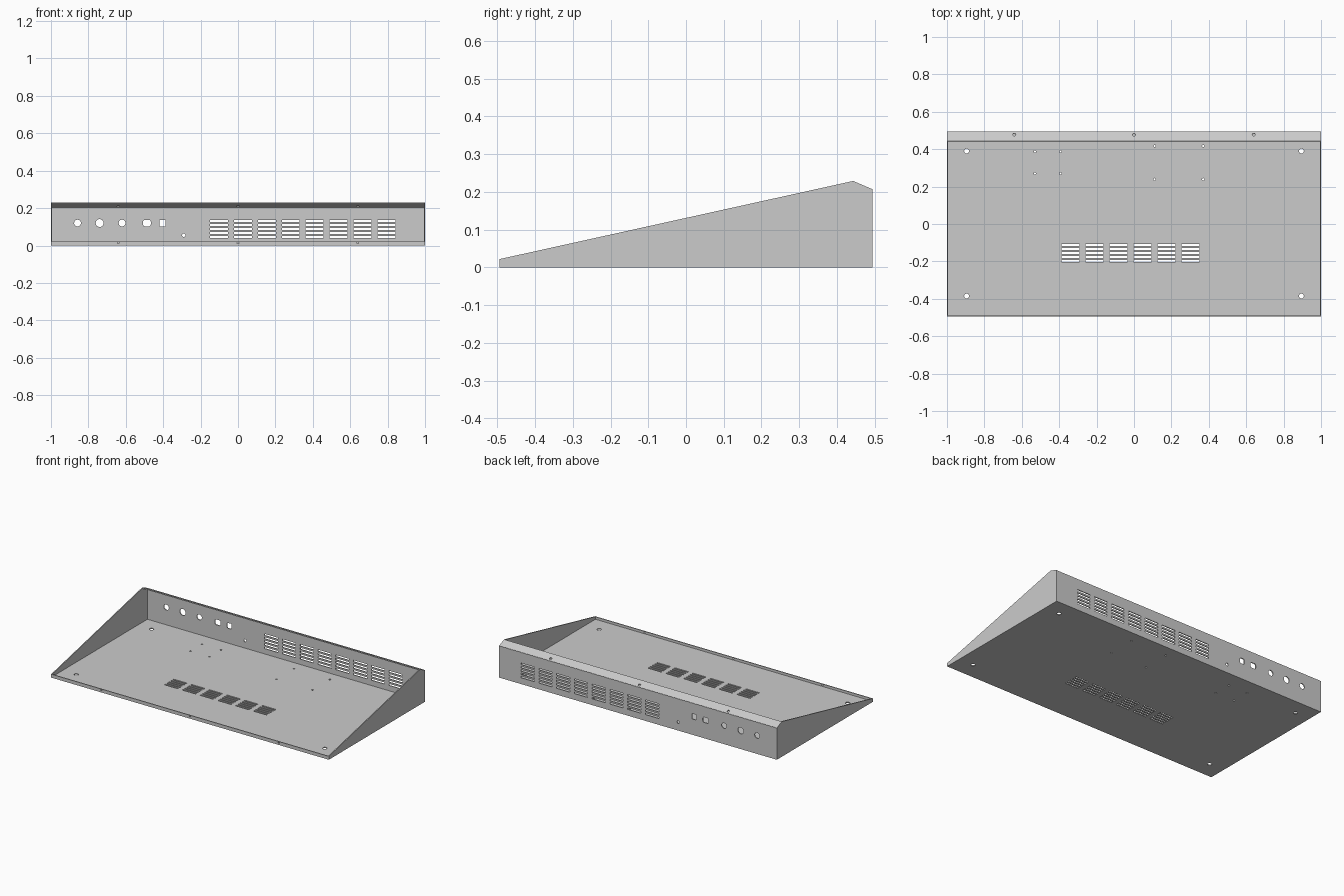
import bpy, bmesh, math
from mathutils import Matrix, Vector

if "Cube" in bpy.data.objects:
    bpy.data.objects.remove(bpy.data.objects["Cube"])

T = 0.006          # sheet thickness
Y = 0.494          # half depth
W = 1.0 - T        # half width between the side walls


def rect(x0, y0, x1, y1):
    return [(x0, y0), (x1, y0), (x1, y1), (x0, y1)]


def circle(x, y, r, n=24):
    return [(x + r * math.cos(2 * math.pi * i / n), y + r * math.sin(2 * math.pi * i / n))
            for i in range(n)]


def flat_circle(x, y, r, hx, hy):
    # round hole with flattened sides
    return [(x + max(-hx, min(hx, px)), y + max(-hy, min(hy, py))) for px, py in circle(0, 0, r, 20)]


def louvres(x0, y0, groups, rows=5, pitch=0.128, step=0.0214, w=0.096, h=0.0105):
    # groups of stacked slots; y0 is the centre of the lowest row
    return [rect(x0 + g * pitch, y0 + r * step - h / 2, x0 + g * pitch + w, y0 + r * step + h / 2)
            for g in range(groups) for r in range(rows)]


def panel(name, outline, holes, origin, u, v):
    # flat sheet with cut-outs; origin lies on the sheet's mid-plane
    curve = bpy.data.curves.new(name, 'CURVE')
    curve.dimensions = '2D'
    curve.fill_mode = 'BOTH'
    curve.extrude = T / 2
    for loop in [outline] + holes:
        s = curve.splines.new('POLY')
        s.points.add(len(loop) - 1)
        for p, (x, y) in zip(s.points, loop):
            p.co = (x, y, 0, 1)
        s.use_cyclic_u = True
    tmp = bpy.data.objects.new(name + "_outline", curve)
    bpy.context.collection.objects.link(tmp)
    bpy.context.view_layer.update()
    mesh = bpy.data.meshes.new_from_object(tmp.evaluated_get(bpy.context.evaluated_depsgraph_get()))
    bpy.data.objects.remove(tmp)

    u, v = Vector(u).normalized(), Vector(v).normalized()
    m = Matrix((u, v, u.cross(v))).transposed().to_4x4()
    m.translation = origin
    bm = bmesh.new()
    bm.from_mesh(mesh)
    bmesh.ops.remove_doubles(bm, verts=bm.verts, dist=1e-5)
    bmesh.ops.transform(bm, matrix=m, verts=bm.verts)
    bmesh.ops.recalc_face_normals(bm, faces=bm.faces)
    for f in bm.faces:
        f.smooth = False
    bm.to_mesh(mesh)
    bm.free()
    mesh.name = name
    ob = bpy.data.objects.new(name, mesh)
    bpy.context.collection.objects.link(ob)
    return ob


# base plate: foot holes, board mounting holes, vents
holes = [circle(x, y, 0.013) for x in (-0.895, 0.895) for y in (-0.385, 0.39)]
holes += [circle(x, y, 0.006, 12) for x in (-0.53, -0.393) for y in (0.27, 0.387)]
holes += [circle(x, y, 0.006, 12) for x in (0.11, 0.37) for y in (0.239, 0.417)]
holes += louvres(-0.387, -0.198, 6)
panel("base_plate", rect(-1, -Y, 1, Y), holes, (0, 0, T / 2), (1, 0, 0), (0, 1, 0))

# back wall: connector holes and vents
holes = [circle(-0.858, 0.12, 0.018), circle(-0.74, 0.12, 0.021), circle(-0.62, 0.12, 0.018),
         flat_circle(-0.487, 0.12, 0.023, 0.021, 0.0175),
         flat_circle(-0.404, 0.12, 0.023, 0.0165, 0.0175),
         circle(-0.29, 0.055, 0.009, 16)]
holes += louvres(-0.15, 0.046, 8)
panel("back_wall", rect(-W, T, W, 0.205), holes, (0, Y - T / 2, 0), (1, 0, 0), (0, 0, 1))

# sloping flange along the top of the back wall
PEAK, EAVE = Vector((0, 0.443, 0.229)), Vector((0, Y, 0.207))
slope = EAVE - PEAK
normal = Vector((1, 0, 0)).cross(slope.normalized())
screw_x = (-0.64, 0, 0.64)
panel("top_flange", rect(-W, 0, W, slope.length), [circle(x, 0.038, 0.008, 16) for x in screw_x],
      PEAK - normal * T / 2, (1, 0, 0), slope)

# front lip
panel("front_lip", rect(-W, T, W, 0.022), [circle(x, 0.0145, 0.005, 12) for x in screw_x],
      (0, -Y + T / 2, 0), (1, 0, 0), (0, 0, 1))

# wedge-shaped side walls
wedge = [(-Y, T), (Y, T), (Y, 0.207), (0.443, 0.229), (-Y, 0.022)]
for side, name in ((-1, "left_wall"), (1, "right_wall")):
    panel(name, wedge, [], (side * (1 - T / 2), 0, 0), (0, 1, 0), (0, 0, 1))
